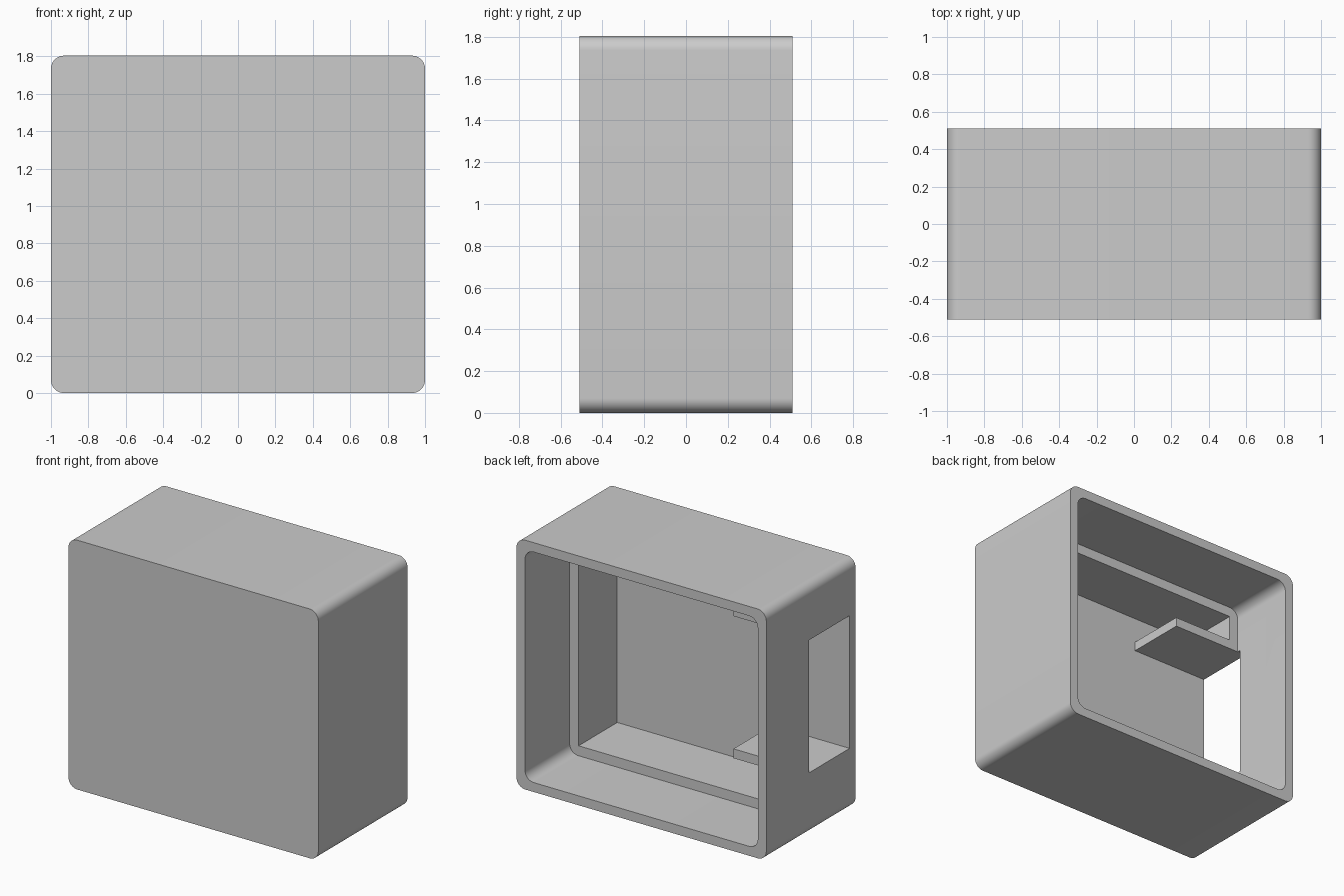
import bpy
import bmesh
from math import cos, sin, pi

default = bpy.data.objects.get("Cube")
if default:
    bpy.data.objects.remove(default, do_unlink=True)

# Overall sizes
HALF_W, HALF_D, HEIGHT = 1.0, 0.51, 1.804
WALL = 0.068
RADIUS = 0.07
LEDGE_Y = 0.0
FLOOR_Y = -HALF_D + WALL
SILL, LINTEL = 0.45, 1.41

grey = bpy.data.materials.new("plain grey")
grey.use_nodes = True
colour = (0.6, 0.6, 0.6, 1)
grey.diffuse_color = colour
grey.node_tree.nodes["Principled BSDF"].inputs["Base Color"].default_value = colour


def block(name, x, y, z, radius=0, steps=10):
    """Solid spanning the given ranges, its four edges along y rounded by radius."""
    bm = bmesh.new()
    outline = []
    corners = ((x[1], z[1], -1, -1), (x[0], z[1], 1, -1),
               (x[0], z[0], 1, 1), (x[1], z[0], -1, 1))
    for quarter, (cx, cz, sx, sz) in enumerate(corners):
        for i in range(steps + 1 if radius else 1):
            a = (quarter + i / steps) * pi / 2
            px = cx + radius * (sx + cos(a)) if radius else cx
            pz = cz + radius * (sz + sin(a)) if radius else cz
            outline.append(bm.verts.new((px, y[0], pz)))
    face = bm.faces.new(outline)
    moved = bmesh.ops.extrude_face_region(bm, geom=[face])["geom"]
    bmesh.ops.translate(bm, vec=(0, y[1] - y[0], 0),
                        verts=[v for v in moved if isinstance(v, bmesh.types.BMVert)])
    bmesh.ops.recalc_face_normals(bm, faces=bm.faces)
    mesh = bpy.data.meshes.new(name)
    bm.to_mesh(mesh)
    bm.free()
    mesh.materials.append(grey)
    obj = bpy.data.objects.new(name, mesh)
    bpy.context.collection.objects.link(obj)
    return obj


def activate(obj):
    bpy.ops.object.select_all(action='DESELECT')
    obj.select_set(True)
    bpy.context.view_layer.objects.active = obj


def cut(target, cutter):
    """Subtract the cutter from the target and discard it."""
    cutter.hide_render = True
    mod = target.modifiers.new("cut", 'BOOLEAN')
    mod.operation = 'DIFFERENCE'
    mod.solver = 'EXACT'
    mod.object = cutter
    activate(target)
    bpy.ops.object.modifier_apply(modifier=mod.name)
    bpy.data.objects.remove(cutter, do_unlink=True)


# Housing: rounded box, open at the back
housing = block("housing", (-HALF_W, HALF_W), (-HALF_D, HALF_D), (0, HEIGHT), RADIUS)

# Wide rear recess, then the narrower square chamber that leaves a ledge
inner = HALF_W - WALL
cut(housing, block("recess_cutter", (-inner, inner), (LEDGE_Y, HALF_D + 0.1),
                   (WALL, HEIGHT - WALL), RADIUS))
chamber = HALF_W - 0.14
cut(housing, block("chamber_cutter", (-chamber, chamber), (FLOOR_Y, LEDGE_Y + 0.1),
                   (0.14, HEIGHT - 0.14)))

# Side window, flush with the inside of the front wall
cut(housing, block("window_cutter", (-HALF_W - 0.1, -chamber + 0.1), (FLOOR_Y, 0.023),
                   (SILL, LINTEL)))

activate(housing)
bpy.ops.object.shade_smooth_by_angle(angle=pi / 6)

# Shelves running inward from the window's lower and upper edges
for name, z in (("lower_shelf", (SILL - WALL, SILL)),
                ("upper_shelf", (LINTEL, LINTEL + WALL))):
    block(name, (-chamber, -0.38), (FLOOR_Y, LEDGE_Y), z)
